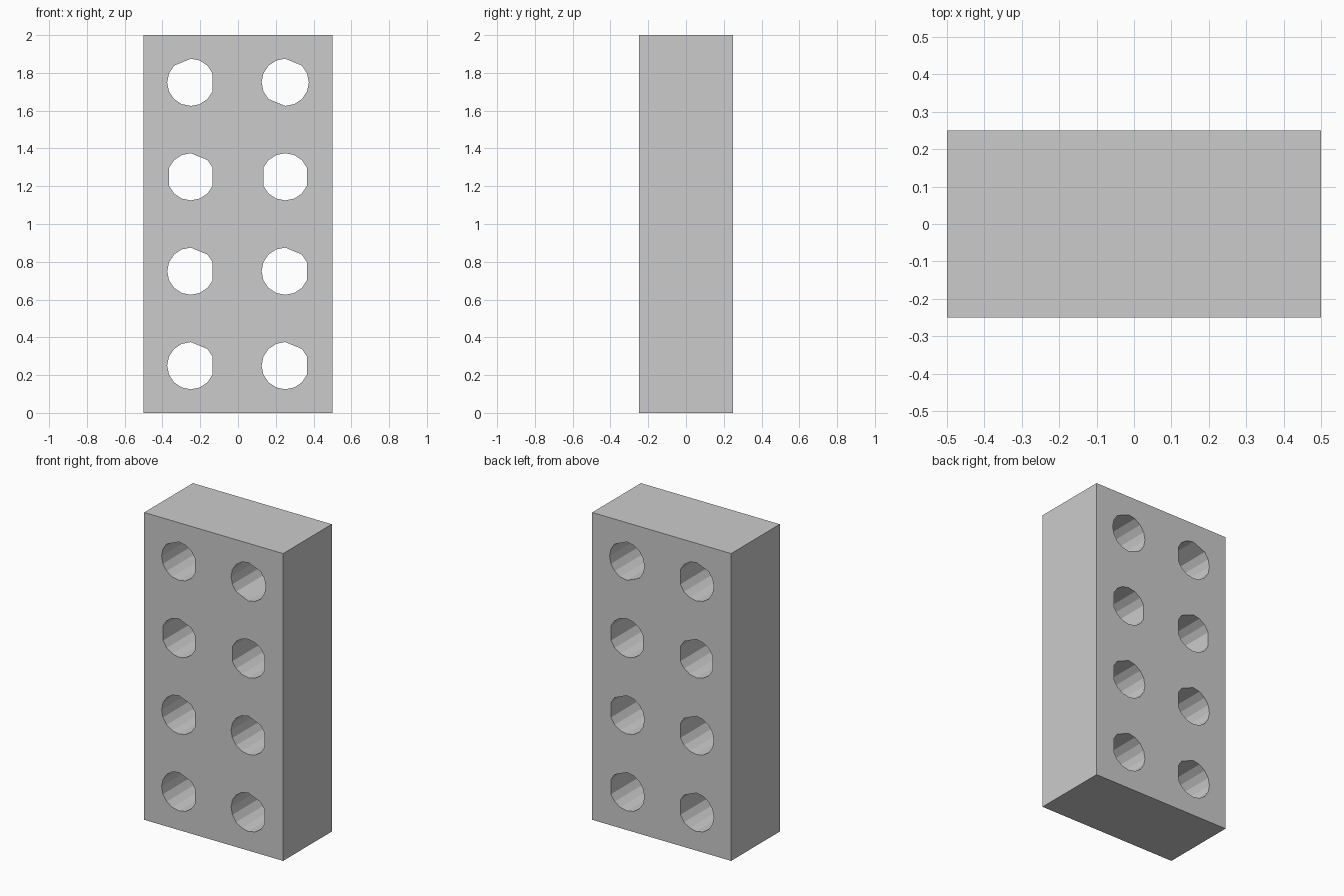
import bpy, bmesh
from math import pi, sin, cos

if "Cube" in bpy.data.objects:
    bpy.data.objects.remove(bpy.data.objects["Cube"])

R, SIDES = 0.125, 16
# Corners dropped from each 16-sided hole, keyed by (column, row)
SKIPS = {
    (-1, 0): (0, 3), (1, 0): (0, 3),
    (-1, 1): (0, 3), (1, 1): (0, 3),
    (-1, 2): (0, 3, 8), (1, 2): (0, 8),
    (-1, 3): (0, 5), (1, 3): (3, 11),
}

curve = bpy.data.curves.new("perforated_block", 'CURVE')
curve.dimensions = '2D'
curve.fill_mode = 'BOTH'
curve.extrude = 0.25


def outline(points):
    s = curve.splines.new('POLY')
    s.points.add(len(points) - 1)
    for p, (x, y) in zip(s.points, points):
        p.co = (x, y, 0, 1)
    s.use_cyclic_u = True


# Block outline and its eight through-holes
outline([(-0.5, 0), (0.5, 0), (0.5, 2), (-0.5, 2)])
for (col, row), skip in SKIPS.items():
    cx, cz = col * 0.25, 0.25 + row * 0.5
    outline([(cx + R * cos(2 * pi * i / SIDES), cz + R * sin(2 * pi * i / SIDES))
             for i in range(SIDES) if i not in skip])

block = bpy.data.objects.new("perforated_block", curve)
bpy.context.collection.objects.link(block)
block.rotation_euler = (pi / 2, 0, 0)
block.select_set(True)
bpy.context.view_layer.objects.active = block
bpy.ops.object.convert(target='MESH')
block = bpy.context.object

# Weld caps to walls, keep faces flat
bm = bmesh.new()
bm.from_mesh(block.data)
bmesh.ops.remove_doubles(bm, verts=bm.verts, dist=1e-4)
bmesh.ops.recalc_face_normals(bm, faces=bm.faces)
for f in bm.faces:
    f.smooth = False
bm.to_mesh(block.data)
bm.free()
